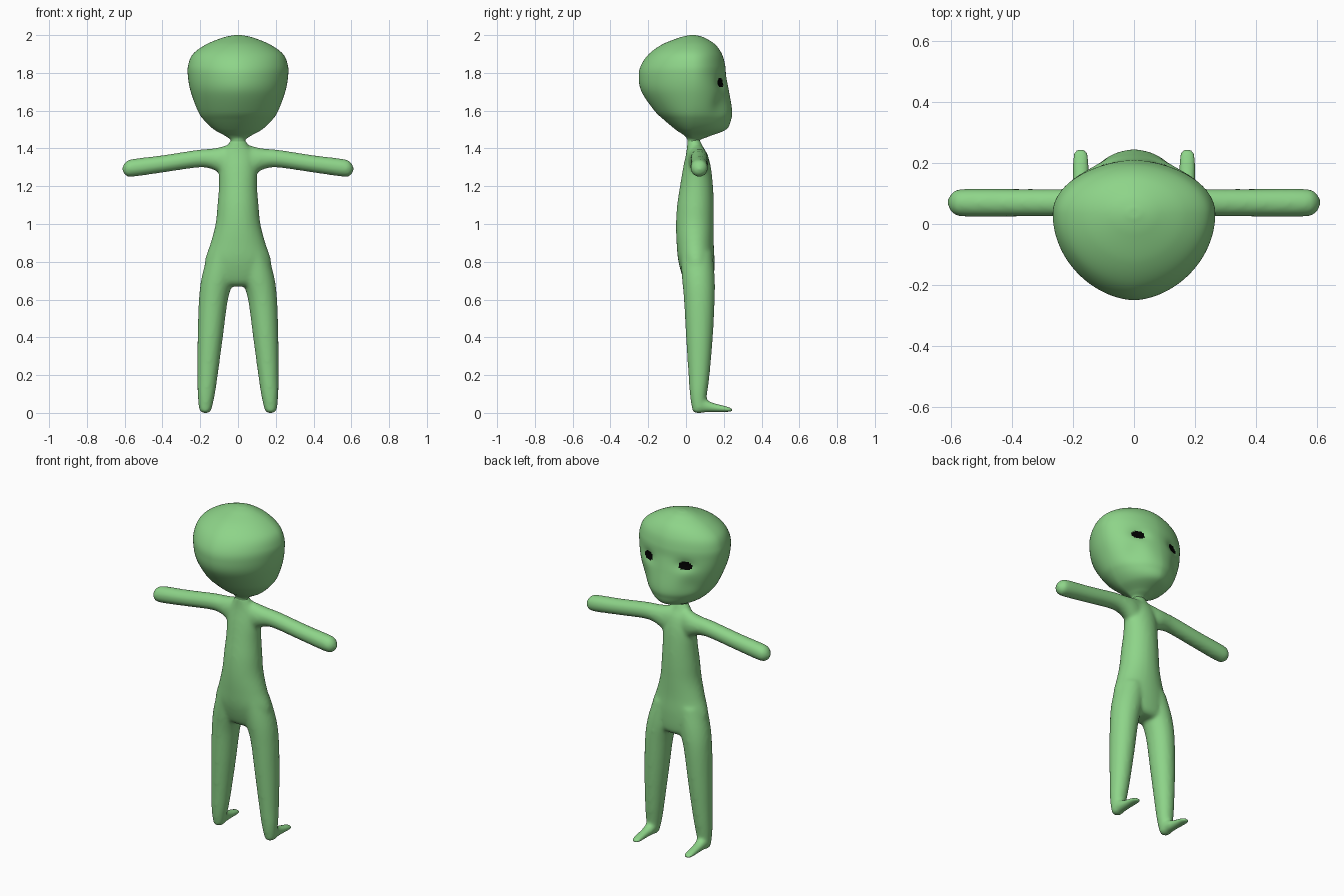
import bpy, bmesh, math
from mathutils import Vector

if "Cube" in bpy.data.objects:
    bpy.data.objects.remove(bpy.data.objects["Cube"])


def make_material(name, rgb):
    mat = bpy.data.materials.new(name)
    mat.use_nodes = True
    mat.diffuse_color = (*rgb, 1)
    mat.node_tree.nodes["Principled BSDF"].inputs["Base Color"].default_value = (*rgb, 1)
    return mat


SKIN = make_material("green skin", (0.27, 0.66, 0.25))
BLACK = make_material("black eye", (0.0, 0.0, 0.0))


def spline(rows, steps):
    """Smooth curve through the rows (Catmull-Rom on every column)."""
    out = []
    for i in range(len(rows) - 1):
        a, b, c, d = (rows[min(max(i + k, 0), len(rows) - 1)] for k in (-1, 0, 1, 2))
        for s in range(steps):
            t = s / steps
            out.append([q + t / 2 * (r - p + t * (2 * p - 5 * q + 4 * r - w + t * (3 * (q - r) + w - p)))
                        for p, q, r, w in zip(a, b, c, d)])
    return out + [list(rows[-1])]


def loft(bm, axes, rows, side=1, steps=6, segments=32, middle=None, power=1.0):
    """Rows: position along axis, centre and radius across, low and high depth."""
    along, across, depth = axes
    rings = []
    for pos, centre, radius, low, high in spline(rows, steps):
        mid = (low + high) / 2 if middle is None else min(max(middle, low), high)
        ring = []
        for k in range(segments):
            angle = math.tau * k / segments
            sn, cs = math.sin(angle), math.cos(angle)
            co = Vector((0, 0, 0))
            co[along] = pos
            co[across] = centre + radius * math.copysign(abs(cs) ** power, cs)
            co[depth] = mid + sn * (high - mid if sn > 0 else mid - low)
            co.x *= side
            ring.append(bm.verts.new(co))
        rings.append(ring)
    for lower, upper in zip(rings, rings[1:]):
        for k in range(segments):
            n = (k + 1) % segments
            bm.faces.new((lower[k], lower[n], upper[n], upper[k]))
    bm.faces.new(rings[0])
    bm.faces.new(rings[-1])


def finish(bm, name, materials):
    bmesh.ops.recalc_face_normals(bm, faces=bm.faces)
    for face in bm.faces:
        face.smooth = True
    mesh = bpy.data.meshes.new(name)
    bm.to_mesh(mesh)
    bm.free()
    for mat in materials:
        mesh.materials.append(mat)
    obj = bpy.data.objects.new(name, mesh)
    bpy.context.collection.objects.link(obj)
    return obj


X, Y, Z = 0, 1, 2

# Body: torso, legs, feet and arms fused into one skin
TORSO = [(0.67, 0, 0.1, 0.02, 0.12), (0.7, 0, 0.17, -0.01, 0.145), (0.8, 0, 0.176, -0.04, 0.151),
         (0.9, 0, 0.145, -0.05, 0.147), (1.0, 0, 0.119, -0.053, 0.147), (1.1, 0, 0.109, -0.047, 0.147),
         (1.2, 0, 0.101, -0.032, 0.143), (1.3, 0, 0.1, -0.015, 0.132), (1.37, 0, 0.09, 0, 0.113),
         (1.41, 0, 0.06, 0.005, 0.09), (1.45, 0, 0.036, 0.008, 0.072)]
LEG = [(0, 0.173, 0.015, 0.045, 0.085), (0.015, 0.173, 0.032, 0.033, 0.1), (0.1, 0.168, 0.046, 0.02, 0.112),
       (0.2, 0.161, 0.054, 0.013, 0.125), (0.4, 0.147, 0.067, 0, 0.142), (0.6, 0.13, 0.077, -0.011, 0.152),
       (0.72, 0.105, 0.087, -0.022, 0.152), (0.85, 0.075, 0.08, -0.03, 0.14)]
FOOT = [(0.04, 0.173, 0.02, 0.01, 0.05), (0.07, 0.173, 0.034, 0, 0.085), (0.11, 0.173, 0.032, 0.002, 0.068),
        (0.15, 0.174, 0.029, 0.003, 0.052), (0.2, 0.175, 0.029, 0.004, 0.039), (0.235, 0.175, 0.025, 0.005, 0.028),
        (0.25, 0.175, 0.01, 0.008, 0.02)]
ARM = [(0, 1.32, 0.09, 0.02, 0.11), (0.05, 1.325, 0.093, 0.01, 0.115), (0.1, 1.338, 0.068, 0.015, 0.12),
       (0.15, 1.346, 0.052, 0.022, 0.118), (0.22, 1.345, 0.047, 0.024, 0.116), (0.4, 1.318, 0.046, 0.024, 0.116),
       (0.56, 1.297, 0.047, 0.024, 0.116), (0.595, 1.293, 0.036, 0.034, 0.106), (0.612, 1.291, 0.012, 0.058, 0.082)]
bm = bmesh.new()
loft(bm, (Z, X, Y), TORSO)
for side in (1, -1):
    loft(bm, (Z, X, Y), LEG, side)
    loft(bm, (Y, X, Z), FOOT, side)
    loft(bm, (X, Z, Y), ARM, side)
body = finish(bm, "body", [SKIN])
remesh = body.modifiers.new("fuse", "REMESH")
remesh.mode = "VOXEL"
remesh.voxel_size = 0.009
remesh.use_smooth_shade = True
smooth = body.modifiers.new("soften", "SMOOTH")
smooth.factor = 0.5
smooth.iterations = 12

# Head: broad skull narrowing to the chin and neck
HEAD = [(1.4, 0, 0.055, 0.01, 0.085), (1.44, 0, 0.038, 0.008, 0.07), (1.465, 0, 0.065, -0.005, 0.125),
        (1.5, 0, 0.127, -0.055, 0.212), (1.55, 0, 0.18, -0.115, 0.238), (1.6, 0, 0.213, -0.167, 0.244),
        (1.7, 0, 0.25, -0.235, 0.228), (1.78, 0, 0.265, -0.25, 0.213), (1.84, 0, 0.264, -0.238, 0.207),
        (1.9, 0, 0.238, -0.196, 0.19), (1.95, 0, 0.17, -0.127, 0.155), (1.985, 0, 0.085, -0.04, 0.1),
        (1.998, 0, 0.03, 0.01, 0.06), (2.0, 0, 0.004, 0.03, 0.04)]
bm = bmesh.new()
loft(bm, (Z, X, Y), HEAD, steps=10, segments=144, middle=0.035, power=1.12)

# Eye sockets pressed into the face, cheeks drawn in beside the muzzle
EYE_X, EYE_Z = 0.122, 1.75
for v in bm.verts:
    if v.co.y > 0.05:
        dx, dz = abs(v.co.x) - EYE_X, v.co.z - EYE_Z
        v.co.y -= 0.016 * math.exp(-(dx / 0.05) ** 2 - (dz / 0.035) ** 2)
        cheek = math.exp(-((abs(v.co.x) - 0.15) / 0.05) ** 2 - ((v.co.z - 1.62) / 0.07) ** 2)
        v.co.y -= 0.015 * cheek

# Eyes: black faces inside an ellipse on each side
for face in bm.faces:
    c = face.calc_center_median()
    if c.y > 0.05 and ((abs(c.x) - EYE_X) / 0.036) ** 2 + ((c.z - EYE_Z) / 0.026) ** 2 < 1:
        face.material_index = 1
finish(bm, "head", [SKIN, BLACK])
